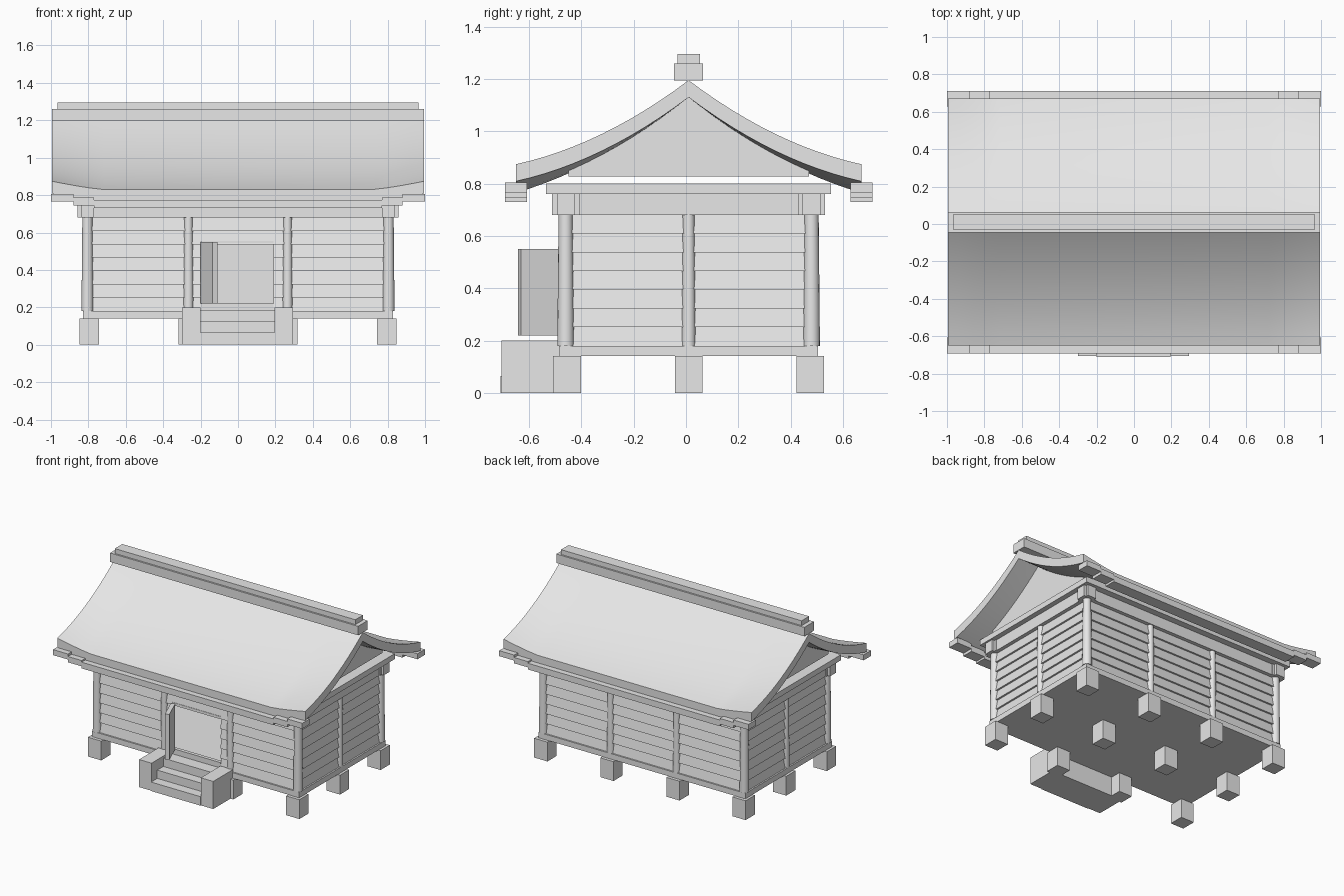
import bpy, bmesh, math
from mathutils import Matrix

cube = bpy.data.objects.get("Cube")
if cube:
    bpy.data.objects.remove(cube, do_unlink=True)

MID = 0.01                      # centre line of the building in y
WX, WY = 0.805, 0.47            # wall centre planes
FLOOR, WALL_TOP = 0.18, 0.68

grey = bpy.data.materials.new("pale grey")
grey.use_nodes = True
GREY = (0.8, 0.8, 0.8, 1)
grey.diffuse_color = GREY
grey.node_tree.nodes["Principled BSDF"].inputs["Base Color"].default_value = GREY


def finish(name, bm, smooth=False):
    bmesh.ops.recalc_face_normals(bm, faces=bm.faces[:])
    mesh = bpy.data.meshes.new(name)
    bm.to_mesh(mesh)
    bm.free()
    mesh.materials.append(grey)
    obj = bpy.data.objects.new(name, mesh)
    bpy.context.collection.objects.link(obj)
    if smooth:
        bpy.ops.object.select_all(action='DESELECT')
        obj.select_set(True)
        bpy.context.view_layer.objects.active = obj
        bpy.ops.object.shade_smooth_by_angle(angle=math.radians(30))
    return obj


def add_box(bm, x, y, z):
    """Box from (low, high) ranges."""
    r = (x, y, z)
    mat = Matrix.Translation([(a + b) / 2 for a, b in r]) @ Matrix.Diagonal([b - a for a, b in r] + [1])
    bmesh.ops.create_cube(bm, size=1, matrix=mat)


def boxes(name, *ranges):
    bm = bmesh.new()
    for r in ranges:
        add_box(bm, *r)
    return finish(name, bm)


def around(c, half):
    return (c - half, c + half)


def extrude_profile(bm, points, lo, hi, place):
    """Prism from a 2D profile; place(u, v, w) gives the 3D position."""
    a = [bm.verts.new(place(u, v, lo)) for u, v in points]
    b = [bm.verts.new(place(u, v, hi)) for u, v in points]
    bm.faces.new(a)
    bm.faces.new(b[::-1])
    for i in range(len(a)):
        j = (i + 1) % len(a)
        bm.faces.new((a[i], b[i], b[j], a[j]))


# Foundation stones and floor
boxes("foundation_blocks", *[(around(x, 0.053), around(MID + y, 0.053), (0, 0.14))
                             for x in (-0.795, -0.265, 0.265, 0.795) for y in (-0.465, 0, 0.465)])
boxes("floor", (around(0, 0.83), around(MID, 0.495), (0.14, FLOOR)))

# Round posts
bm = bmesh.new()
corner = [(sx * WX, MID + sy * WY, 0.032) for sx in (-1, 1) for sy in (-1, 1)]
middle = [(sx * 0.265, MID + sy * WY, 0.027) for sx in (-1, 1) for sy in (-1, 1)]
middle += [(sx * WX, MID, 0.027) for sx in (-1, 1)]
for x, y, r in corner + middle:
    bmesh.ops.create_cone(bm, cap_ends=True, segments=16, radius1=r, radius2=r * 0.85,
                          depth=WALL_TOP - FLOOR,
                          matrix=Matrix.Translation((x, y, (WALL_TOP + FLOOR) / 2)))
finish("posts", bm, True)

# Overlapping wall boards, lower edge tilted outward
ROWS = 7
STEP = (WALL_TOP - FLOOR) / ROWS


def add_board(bm, row, lo, hi, place):
    z = FLOOR + row * STEP
    extrude_profile(bm, [(-0.012, z), (0.014, z), (0.001, z + STEP), (-0.012, z + STEP)], lo, hi, place)


def wall_place(axis, sign):
    if axis == "x":
        return lambda u, v, w: (sign * (WX + u), MID + w, v)
    return lambda u, v, w: (w, MID + sign * (WY + u), v)


DOOR = (-0.2, 0.19)
for name, axis, sign, bays in (
        ("left_wall", "x", 1, ((-WY, 0), (0, WY))),
        ("right_wall", "x", -1, ((-WY, 0), (0, WY))),
        ("back_wall", "y", 1, ((-WX, -0.265), (-0.265, 0.265), (0.265, WX))),
        ("front_wall", "y", -1, ((-WX, -0.265), (-0.265, 0.265), (0.265, WX)))):
    bm = bmesh.new()
    for row in range(ROWS):
        for lo, hi in bays:
            if name == "front_wall" and lo == -0.265 and row < 5:
                add_board(bm, row, lo, DOOR[0], wall_place(axis, sign))
                add_board(bm, row, DOOR[1], hi, wall_place(axis, sign))
            else:
                add_board(bm, row, lo, hi, wall_place(axis, sign))
    finish(name, bm)

# Door sill, lintel and the open leaf
front = around(MID - WY, 0.013)
boxes("door_sill_and_lintel", (DOOR, front, (FLOOR, 0.22)), (DOOR, front, (0.535, 0.555)))
bm = bmesh.new()
add_box(bm, (0, 0.17), (0, 0.03), (0.22, 0.55))
leaf = finish("door_leaf", bm)
leaf.location = (DOOR[0], MID - WY - 0.025, 0)
leaf.rotation_euler.z = math.radians(-68)

# Porch cheeks and steps
boxes("porch_sides", *[(x, (-0.705, -0.48), (0, 0.2)) for x in ((-0.3, -0.2), (0.195, 0.295))])
boxes("porch_steps", *[((-0.2, 0.195), (-0.71 + 0.07 * i, -0.48), (0, 0.065 + 0.06 * i)) for i in range(3)])

# Top beams, corner brackets, ceiling plate
boxes("wall_beams",
      *[(around(0, 0.78), around(MID + s * WY, 0.028), (WALL_TOP, 0.76)) for s in (-1, 1)],
      *[(around(s * WX, 0.028), around(MID, 0.45), (WALL_TOP, 0.76)) for s in (-1, 1)])
boxes("corner_brackets",
      *[(around(x, hx), around(y, hy), (WALL_TOP, 0.76))
        for x, y, r in corner for hx, hy in ((0.052, 0.034), (0.034, 0.052))])
boxes("ceiling_plate", (around(0, 0.87), around(MID, 0.545), (0.76, 0.8)))

# Curved roof, sagging between the upturned ends
SPAN, THICK, SAG = 0.66, 0.065, 0.045


def roof_z(d, x=1.0):
    t = abs(d) / SPAN
    sag = min(1, (1 - abs(x)) / 0.28)
    sag = 1 - (1 - sag) ** 1.25
    return 1.195 - 0.32 * (1.55 * t - 0.55 * t * t) - SAG * t * sag


N = 12
ds = [SPAN * i / N for i in range(-N, N + 1)]
half_x = [0.72, 0.79, 0.86, 0.93, 0.995]
xs = [-x for x in reversed(half_x)] + [0] + half_x
bm = bmesh.new()
rings = []
for x in xs:
    top = [bm.verts.new((x, MID + d, roof_z(d, x))) for d in ds]
    low = [bm.verts.new((x, MID + d, roof_z(d, x) - THICK)) for d in reversed(ds)]
    rings.append(top + low)
count = len(rings[0])
for a, b in zip(rings, rings[1:]):
    for i in range(count):
        j = (i + 1) % count
        bm.faces.new((a[i], b[i], b[j], a[j]))
for ring in (rings[0], rings[-1]):
    for i in range(len(ds) - 1):
        bm.faces.new((ring[i], ring[i + 1], ring[count - 2 - i], ring[count - 1 - i]))
finish("roof", bm, True)

# Gable ends under the roof
bm = bmesh.new()
gable = [(0.46 * i / 8, roof_z(0.46 * i / 8, 0.8) - THICK + 0.01) for i in range(-8, 9)]
gable += [(0.46, 0.827), (-0.46, 0.827)]
for s in (-1, 1):
    extrude_profile(bm, gable, s * 0.79, s * 0.83, lambda u, v, w: (w, MID + u, v))
finish("gables", bm)

# Stepped eave beams
parts = []
for s in (-1, 1):
    y = around(MID + s * 0.66, 0.042)
    parts.append((around(0, 0.77), y, (0.73, 0.775)))
    for e in (-1, 1):
        parts.append((sorted((e * 0.77, e * 0.88)), y, (0.745, 0.787)))
        parts.append((sorted((e * 0.88, e * 1.0)), y, (0.765, 0.805)))
boxes("eave_beams", *parts)

# Ridge
boxes("ridge_beam", (around(0, 0.995), around(MID, 0.055), (1.195, 1.26)))
boxes("ridge_cap", (around(0, 0.965), around(MID, 0.043), (1.26, 1.295)))
